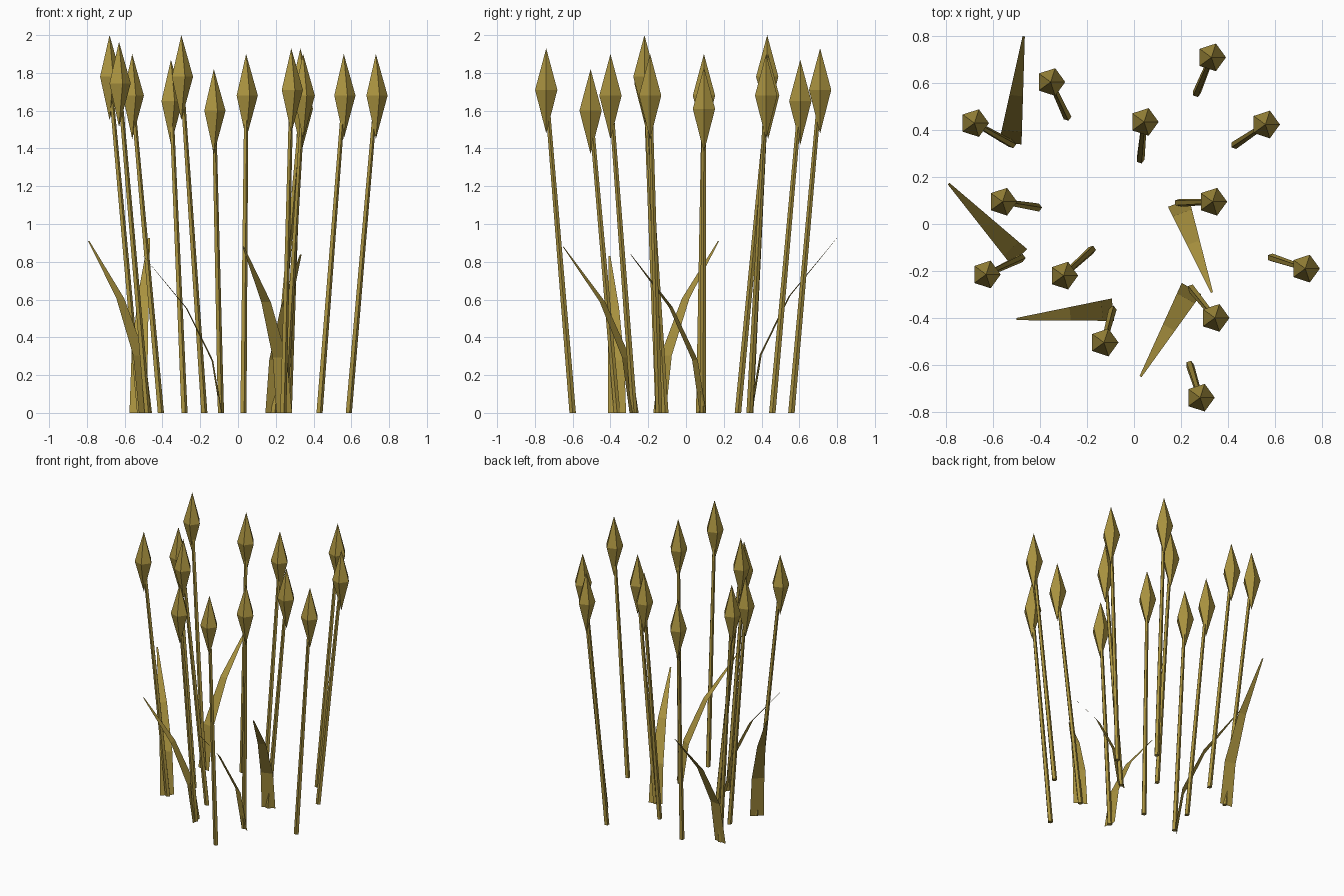
import bpy, math
from mathutils import Vector

if "Cube" in bpy.data.objects:
    bpy.data.objects.remove(bpy.data.objects["Cube"])

# single flat colour for the whole plant
olive = bpy.data.materials.new("olive_gold")
olive.diffuse_color = (0.40, 0.29, 0.05, 1)
olive.use_nodes = True
olive.node_tree.nodes["Principled BSDF"].inputs["Base Color"].default_value = olive.diffuse_color


def add_mesh(name, verts, faces):
    me = bpy.data.meshes.new(name)
    me.from_pydata([tuple(v) for v in verts], [], faces)
    me.materials.append(olive)
    me.update()
    ob = bpy.data.objects.new(name, me)
    bpy.context.collection.objects.link(ob)
    return ob


def ring(c, r, n=5):
    return [Vector(c) + Vector((r * math.cos(math.tau * i / n), r * math.sin(math.tau * i / n), 0))
            for i in range(n)]


def stalk(base, top, n=5):
    verts = ring(base, 0.018) + ring(top, 0.012)
    faces = [(i, (i + 1) % n, (i + 1) % n + n, i + n) for i in range(n)]
    faces += [tuple(reversed(range(n))), tuple(range(n, 2 * n))]
    add_mesh("stalk", verts, faces)


def bud(c, n=5):
    # five sided double pyramid, always upright
    c = Vector(c)
    verts = ring(c, 0.062) + [c + Vector((0, 0, 0.22)), c - Vector((0, 0, 0.23))]
    faces = []
    for i in range(n):
        j = (i + 1) % n
        faces += [(i, j, n), (j, i, n + 1)]
    add_mesh("bud", verts, faces)


def leaf(base, tip, height, width=0.096, segs=3):
    # flat blade that bends outward and narrows toward the tip
    base, tip = Vector(base), Vector(tip)
    d = tip - base
    side = Vector((-d.y, d.x)).normalized()
    verts = []
    for k in range(segs + 1):
        t = k / segs
        p = base + d * t * t
        w = side * width / 2 * (1 - 0.9 * t * t)
        verts += [(p.x - w.x, p.y - w.y, height * t), (p.x + w.x, p.y + w.y, height * t)]
    faces = [(2 * k, 2 * k + 1, 2 * k + 3, 2 * k + 2) for k in range(segs)]
    add_mesh("leaf", verts, faces)


# stalks: base x, y, bud x, y, tip height
STALKS = [
    (-0.52, 0.34, -0.68, 0.43, 2.00),
    (-0.285, 0.457, -0.355, 0.605, 1.87),
    (0.267, 0.558, 0.33, 0.71, 1.93),
    (0.027, 0.275, 0.043, 0.435, 1.90),
    (0.43, 0.337, 0.56, 0.424, 1.90),
    (0.19, 0.09, 0.335, 0.095, 1.83),
    (-0.41, 0.07, -0.56, 0.095, 1.90),
    (-0.48, -0.145, -0.63, -0.215, 1.965),
    (-0.18, -0.11, -0.30, -0.22, 2.00),
    (0.585, -0.143, 0.73, -0.19, 1.90),
    (0.245, -0.275, 0.345, -0.40, 1.90),
    (0.238, -0.60, 0.282, -0.74, 1.93),
    (-0.092, -0.365, -0.128, -0.505, 1.82),
]
for bx, by, hx, hy, tip in STALKS:
    stalk((bx, by, 0), (hx, hy, tip - 0.22))
    bud((hx, hy, tip - 0.22))

# leaves grow from five of the stalk bases
leaf((-0.49, -0.14), (-0.79, 0.172), 0.91)
leaf((-0.527, 0.345), (-0.47, 0.80), 0.927)
leaf((0.19, 0.09), (0.332, -0.292), 0.838)
leaf((0.245, -0.275), (0.028, -0.65), 0.88)
leaf((-0.09, -0.365), (-0.50, -0.405), 0.83)
